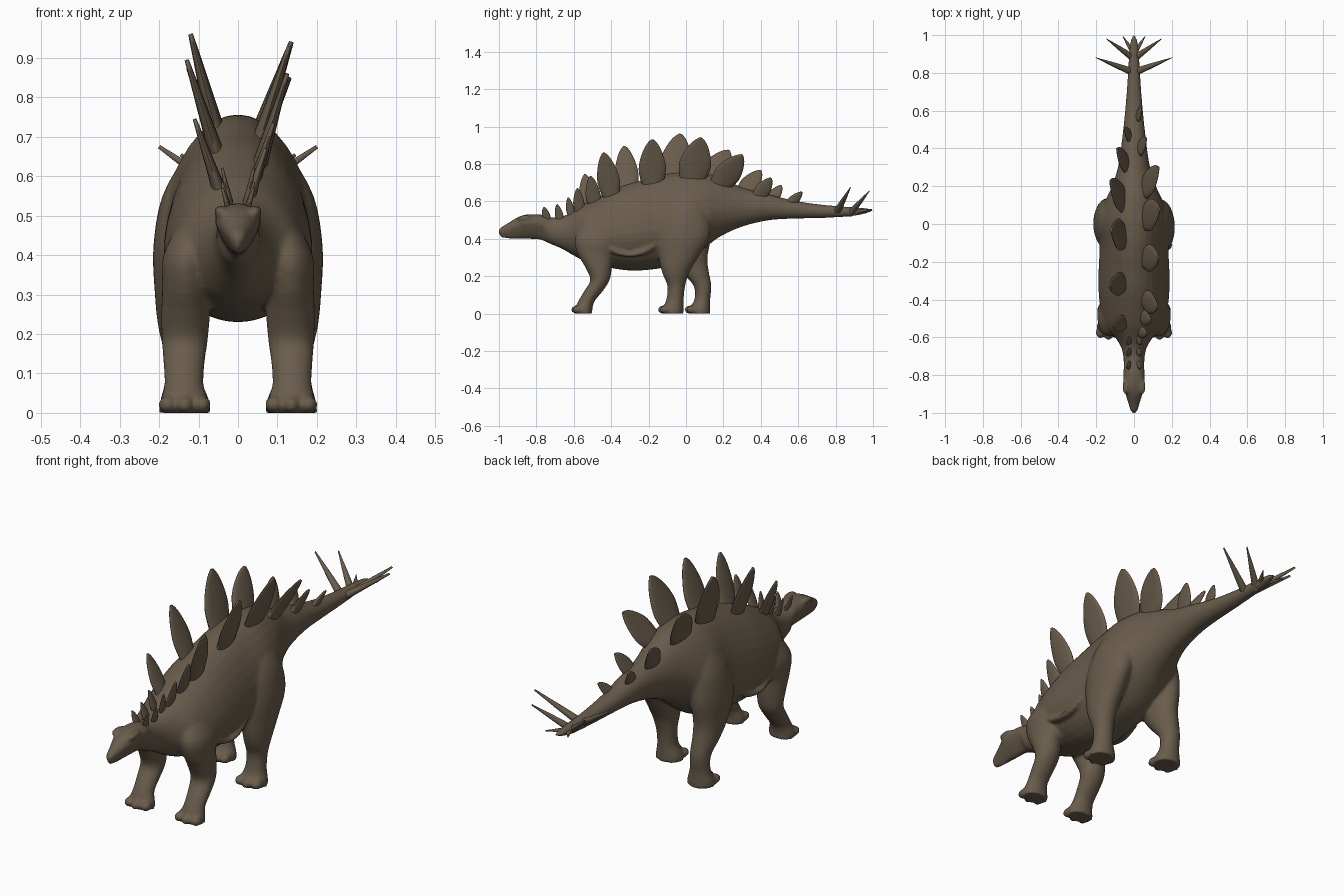
import bpy, bmesh, math
from mathutils import Vector, Matrix

hide = bpy.data.materials.new("brown hide")
hide.diffuse_color = (0.14, 0.107, 0.071, 1)


def spline(rows, steps):
    """Smooth in-between stations (Catmull-Rom) for a list of tuples."""
    out = []
    n = len(rows)
    for i in range(n - 1):
        a, b, c, d = rows[max(i - 1, 0)], rows[i], rows[i + 1], rows[min(i + 2, n - 1)]
        for s in range(steps):
            t = s / steps
            out.append(tuple(0.5 * (2 * q + (r - p) * t + (2 * p - 5 * q + 4 * r - u) * t * t
                             + (3 * q - p - 3 * r + u) * t ** 3) for p, q, r, u in zip(a, b, c, d)))
    return out + [rows[-1]]


def loft(bm, rings):
    """Skin closed rings of equal count and cap the ends."""
    vs = [[bm.verts.new(p) for p in ring] for ring in rings]
    n = len(vs[0])
    faces = [bm.faces.new((a[i], a[(i + 1) % n], b[(i + 1) % n], b[i]))
             for a, b in zip(vs, vs[1:]) for i in range(n)]
    faces += [bm.faces.new(vs[0][::-1]), bm.faces.new(vs[-1])]
    bmesh.ops.recalc_face_normals(bm, faces=faces)


def blob(bm, loc, size):
    m = Matrix.Translation(loc) @ Matrix.Diagonal((*size, 1))
    bmesh.ops.create_uvsphere(bm, u_segments=16, v_segments=10, radius=1, matrix=m)


def finish(bm, name, angle=60):
    me = bpy.data.meshes.new(name)
    bm.to_mesh(me)
    bm.free()
    ob = bpy.data.objects.new(name, me)
    bpy.context.collection.objects.link(ob)
    me.materials.append(hide)
    bpy.ops.object.select_all(action='DESELECT')
    ob.select_set(True)
    bpy.context.view_layer.objects.active = ob
    bpy.ops.object.shade_smooth_by_angle(angle=math.radians(angle))
    return ob


def angles(n):
    return [2 * math.pi * i / n for i in range(n)]


skin = bmesh.new()

# Head, neck, torso and tail: y, top, bottom, half width
trunk = [(-1.0, .45, .42, .010), (-.985, .465, .405, .020), (-.95, .485, .40, .030),
         (-.90, .515, .40, .046), (-.85, .53, .40, .058), (-.78, .53, .395, .056),
         (-.72, .515, .37, .055), (-.66, .52, .345, .065), (-.60, .55, .31, .10),
         (-.54, .59, .28, .155), (-.45, .635, .255, .178), (-.35, .68, .235, .188),
         (-.25, .71, .23, .188), (-.12, .745, .245, .182), (0, .757, .28, .192),
         (.10, .75, .35, .165), (.18, .73, .41, .125), (.30, .675, .465, .085),
         (.45, .635, .50, .063), (.60, .60, .508, .047), (.75, .58, .512, .035),
         (.88, .57, .52, .028), (.96, .564, .535, .02), (1.0, .556, .55, .008)]
rings = []
for y, top, bot, w in spline(trunk, 3):
    torso = min(1, max(0, w - .06) / .1)          # torso is egg shaped, wide and low
    jaw = .4 if y < -.74 else 0                   # head narrows towards the jaw
    zc = bot + (top - bot) * (.52 - .10 * torso + .3 * jaw)
    ring = []
    for a in angles(32):
        s, c = math.sin(a), math.cos(a)
        x = w * c * (1 - .12 * torso * max(s, 0) - jaw * max(-s, 0))
        ring.append((x, y, zc + s * ((top - zc) if s > 0 else (zc - bot))))
    rings.append(ring)
loft(skin, rings)


# Legs: z, x, y, half width, half depth
def leg(side, rows):
    loft(skin, [[(side * x + rx * math.cos(a), y + ry * math.sin(a), z) for a in angles(24)]
                for z, x, y, rx, ry in spline(rows, 4)])
    z, x, y, rx, ry = rows[-1]
    for k in (-1, 0, 1):                          # toes
        blob(skin, (side * x + k * .044, y - ry * (.9 - .2 * abs(k)), .021), (.023, .03, .022))


front = [(.50, .10, -.47, .04, .07), (.40, .128, -.485, .062, .11), (.32, .132, -.485, .06, .095),
         (.25, .133, -.468, .062, .072), (.18, .135, -.46, .058, .052), (.12, .137, -.495, .052, .05),
         (.07, .137, -.53, .05, .044), (.03, .135, -.545, .062, .045), (0, .135, -.545, .064, .045)]
hind_right = [(.66, .08, .01, .05, .06), (.55, .12, 0, .072, .115), (.42, .14, -.01, .075, .14),
              (.30, .145, -.04, .066, .105), (.22, .145, -.055, .058, .073), (.15, .14, -.052, .048, .048),
              (.08, .138, -.058, .048, .046), (.03, .135, -.068, .063, .055), (0, .135, -.07, .066, .058)]
hind_left = [(.66, .08, .02, .05, .06), (.55, .12, .01, .072, .115), (.42, .14, 0, .075, .135),
             (.30, .145, .015, .066, .10), (.22, .145, .05, .058, .073), (.15, .14, .088, .048, .048),
             (.08, .138, .088, .048, .042), (.03, .135, .075, .063, .055), (0, .135, .073, .066, .058)]
leg(1, front)
leg(-1, front)
leg(1, hind_right)
leg(-1, hind_left)

for s in (-1, 1):
    blob(skin, (s * .044, -.86, .510), (.017, .045, .016))     # brow
    blob(skin, (s * .046, -.87, .482), (.012, .016, .014))     # eye
    # fold of skin along the lower flank
    for i in range(13):
        t = i / 6 - 1
        blob(skin, (s * (.168 - .012 * t * t), -.30 + .14 * t, .315 + .06 * t * t), (.02, .025, .014))

body = finish(skin, "body")
rm = body.modifiers.new("merge", 'REMESH')
rm.mode = 'VOXEL'
rm.voxel_size = .008
rm.use_smooth_shade = True
sm = body.modifiers.new("soften", 'SMOOTH')
sm.factor = .5
sm.iterations = 5


def blade(name, base, tip, outline, half_width, half_thick):
    """Leaf or spike: lens sections along base to tip."""
    base, tip = Vector(base), Vector(tip)
    axis = (tip - base).normalized()
    base = base - axis * .03
    wide = (Vector((0, 1, 0)) - axis * axis.y).normalized()
    thick = axis.cross(wide)
    bm = bmesh.new()
    loft(bm, [[base.lerp(tip, t) + wide * (half_width * f * math.cos(a))
               + thick * (half_thick * (1 - .75 * t) * math.sin(a)) for a in angles(16)]
              for t, f in spline(outline, 3)])
    finish(bm, name)


leaf = [(0, .65), (.18, .85), (.4, 1), (.6, .9), (.8, .64), (.93, .36), (1, .1)]
cone = [(0, 1), (.5, .62), (1, .05)]

# Back plates: base y, base z, tip x, tip y, tip z, half width (negative x is left)
plates = [(-.52, .57, -.11, -.54, .745, .045), (-.31, .66, -.13, -.33, .895, .063),
          (-.07, .71, -.12, -.03, .96, .085), (.11, .70, -.125, .23, .872, .075),
          (.31, .65, -.09, .40, .765, .052), (.46, .615, -.05, .51, .685, .033),
          (-.57, .55, .07, -.58, .67, .03), (-.49, .58, .09, -.51, .735, .04),
          (-.40, .63, .125, -.44, .86, .06), (-.18, .69, .13, -.18, .93, .073),
          (.03, .71, .135, .08, .94, .085), (.18, .69, .13, .30, .848, .07),
          (.39, .63, .065, .455, .725, .042), (.56, .59, .04, .62, .65, .028)]
for by, bz, x, y, z, w in plates:
    blade("back_plate", (math.copysign(min(.055, abs(x) * .45), x), by, bz), (x, y, z), leaf, w, .013 + w * .14)

# Small paired neck plates and tail spikes
for s in (-1, 1):
    for y, z in ((-.745, .51), (-.675, .51), (-.615, .535)):
        blade("neck_plate", (s * .022, y, z), (s * .04, y - .015, z + .06 + (y + .745) * .2), leaf, .022, .012)
    blade("tail_spike", (s * .02, .81, .55), (s * .2, .88, .675), cone, .021, .019)
    blade("tail_spike", (s * .02, .89, .55), (s * .145, .98, .655), cone, .019, .017)
    blade("tail_tip_spike", (s * .012, .92, .545), (s * .06, .995, .557), cone, .016, .012)
